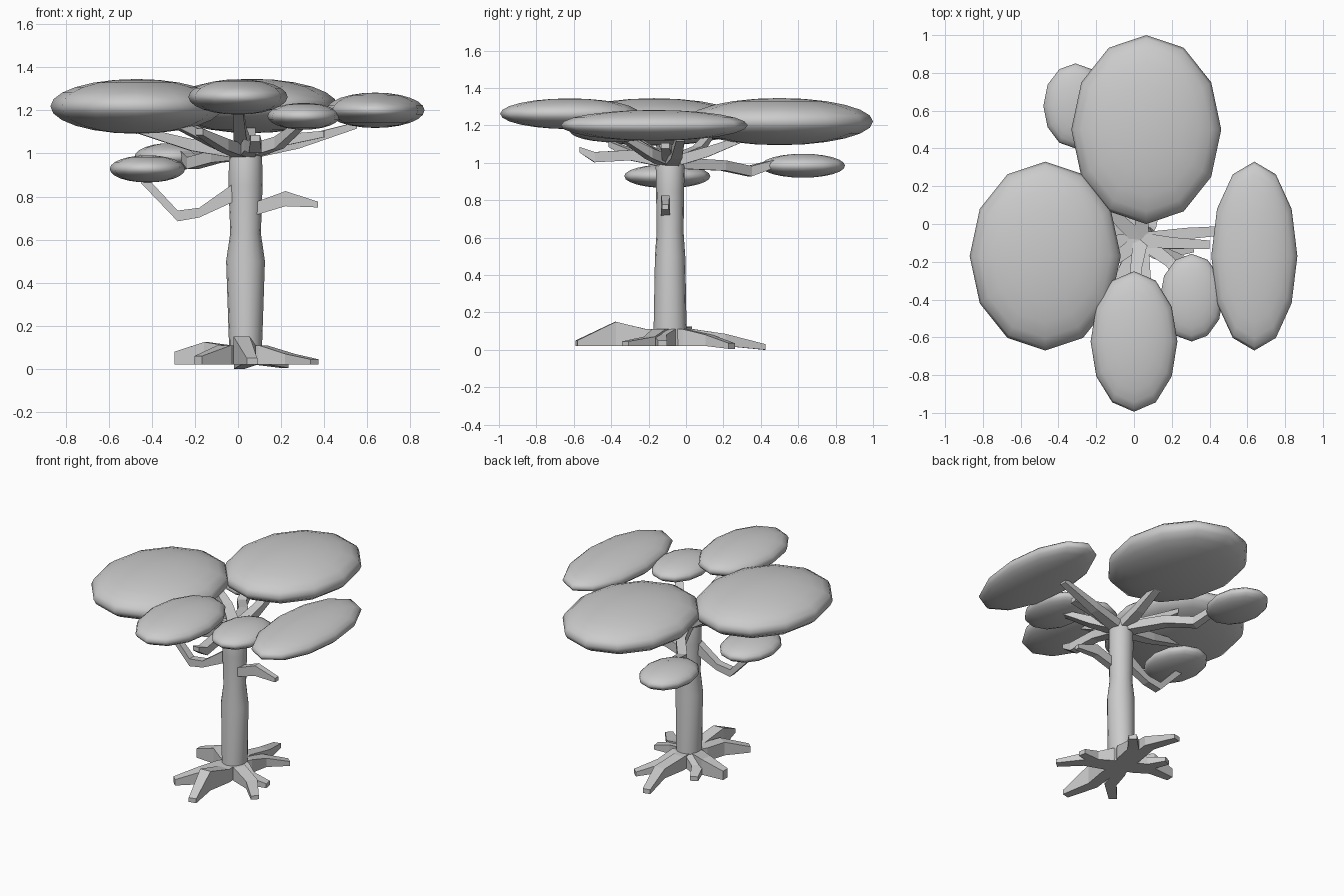
import bpy, bmesh, math
from mathutils import Vector

if "Cube" in bpy.data.objects:
    bpy.data.objects.remove(bpy.data.objects["Cube"])

CX, CY = 0.035, -0.085


def make(name, bm):
    bmesh.ops.recalc_face_normals(bm, faces=bm.faces)
    me = bpy.data.meshes.new(name)
    bm.to_mesh(me)
    bm.free()
    ob = bpy.data.objects.new(name, me)
    bpy.context.collection.objects.link(ob)
    return ob


def skin(bm, rings):
    """Bridge equal rings of points and cap both ends."""
    vs = [[bm.verts.new(p) for p in r] for r in rings]
    n = len(vs[0])
    for a, b in zip(vs, vs[1:]):
        for i in range(n):
            j = (i + 1) % n
            bm.faces.new((a[i], a[j], b[j], b[i]))
    bm.faces.new(vs[0][::-1])
    bm.faces.new(vs[-1])


def limb(name, stations):
    """Four-sided limb; each station is (x, y, z, width, height)."""
    pts = [Vector(s[:3]) for s in stations]
    rings = []
    for i, s in enumerate(stations):
        t = pts[min(i + 1, len(pts) - 1)] - pts[max(i - 1, 0)]
        side = Vector((-t.y, t.x, 0)).normalized() * s[3] / 2
        up = Vector((0, 0, s[4] / 2))
        p = pts[i]
        rings.append([p - side - up, p + side - up, p + side + up, p - side + up])
    bm = bmesh.new()
    skin(bm, rings)
    return make(name, bm)


# Trunk: (z, radius x, radius y)
profile = [(0.02, .08, .092), (0.12, .077, .088), (0.5, .09, .081), (0.63, .071, .072),
           (0.85, .079, .075), (0.98, .077, .077), (1.03, .06, .06)]
bm = bmesh.new()
skin(bm, [[(CX + rx * math.cos(k * math.pi / 8), CY + ry * math.sin(k * math.pi / 8), z)
           for k in range(16)] for z, rx, ry in profile])
trunk = make("trunk", bm)
for p in trunk.data.polygons:
    p.use_smooth = len(p.vertices) == 4

# Roots: tip offset from trunk, knee height, tip bottom, tip top
roots = [(-.33, .08, .125, .02, .08), (-.22, -.34, .11, .02, .06), (.03, -.50, .15, .02, .05),
         (.32, -.24, .07, .02, .045), (.28, -.04, .08, .02, .05), (.18, .33, .08, .005, .035),
         (-.03, .505, .085, .0, .03), (-.19, .22, .07, .02, .05)]
for i, (dx, dy, knee, lo, hi) in enumerate(roots):
    bend = .035 if i % 2 else -.035

    def at(t, b, z0, z1, w):
        n = Vector((-dy, dx)).normalized() * b
        return (CX + dx * t + n.x, CY + dy * t + n.y, (z0 + z1) / 2, w, z1 - z0)
    limb(f"root_{i + 1}", [at(0, 0, .02, .11, .09), at(.25, 0, .02, .11, .08),
                           at(.58, bend, .02, knee, .075), at(1, 0, lo, hi, .05)])

# Crown branches: knee points radiating from the trunk top
branches = [
    [(-.22, -.10, 1.04), (-.47, -.14, 1.11)],
    [(-.12, -.20, 1.06), (-.30, -.30, 1.14)],
    [(-.12, .06, 1.06), (-.25, .12, 1.14)],
    [(.05, .12, 1.06), (.06, .36, 1.15)],
    [(-.10, .20, .985), (-.21, .34, .955), (-.28, .58, 1.03)],
    [(.28, -.05, 1.05), (.55, -.03, 1.13)],
    [(.20, -.10, 1.06), (.40, -.11, 1.09)],
    [(.19, -.20, 1.05), (.30, -.35, 1.14)],
    [(.01, -.24, 1.09), (.00, -.50, 1.21)],
    [(.06, -.30, 1.04), (.08, -.49, 1.03), (.08, -.57, 1.07)],
    [(-.07, -.28, 1.04), (-.18, -.40, 1.10)],
]
for i, path in enumerate(branches):
    st = [(CX, CY, 1.0, .08, .06)]
    for k, p in enumerate(path):
        st.append((*p, .06 if k < len(path) - 1 else .045, .055 if k < len(path) - 1 else .03))
    limb(f"branch_{i + 1}", st)

# Low side limbs
limb("left_limb", [(.0, -.1, .83, .05, .09), (-.18, -.1, .725, .05, .045),
                   (-.28, -.1, .71, .05, .05), (-.45, -.1, .89, .04, .055)])
limb("right_limb", [(.07, -.11, .74, .05, .06), (.22, -.11, .79, .045, .07),
                    (.37, -.11, .763, .035, .027)])

# Foliage discs: centre, radii
leaves = [((-.47, -.17, 1.218), (.40, .50, .127)), ((.065, .50, 1.22), (.397, .50, .126)),
          ((.637, -.17, 1.20), (.228, .50, .082)), ((0, -.622, 1.262), (.23, .372, .082)),
          ((.305, -.39, 1.172), (.168, .232, .062)), ((-.31, .625, .984), (.17, .225, .064)),
          ((-.42, -.10, .928), (.175, .23, .063))]
for i, (c, r) in enumerate(leaves):
    bm = bmesh.new()
    bmesh.ops.create_uvsphere(bm, u_segments=12, v_segments=12, radius=1)
    for v in bm.verts:
        v.co = Vector(c) + Vector(a * b for a, b in zip(v.co, r))
    ob = make(f"foliage_{i + 1}", bm)
    for p in ob.data.polygons:
        p.use_smooth = True
